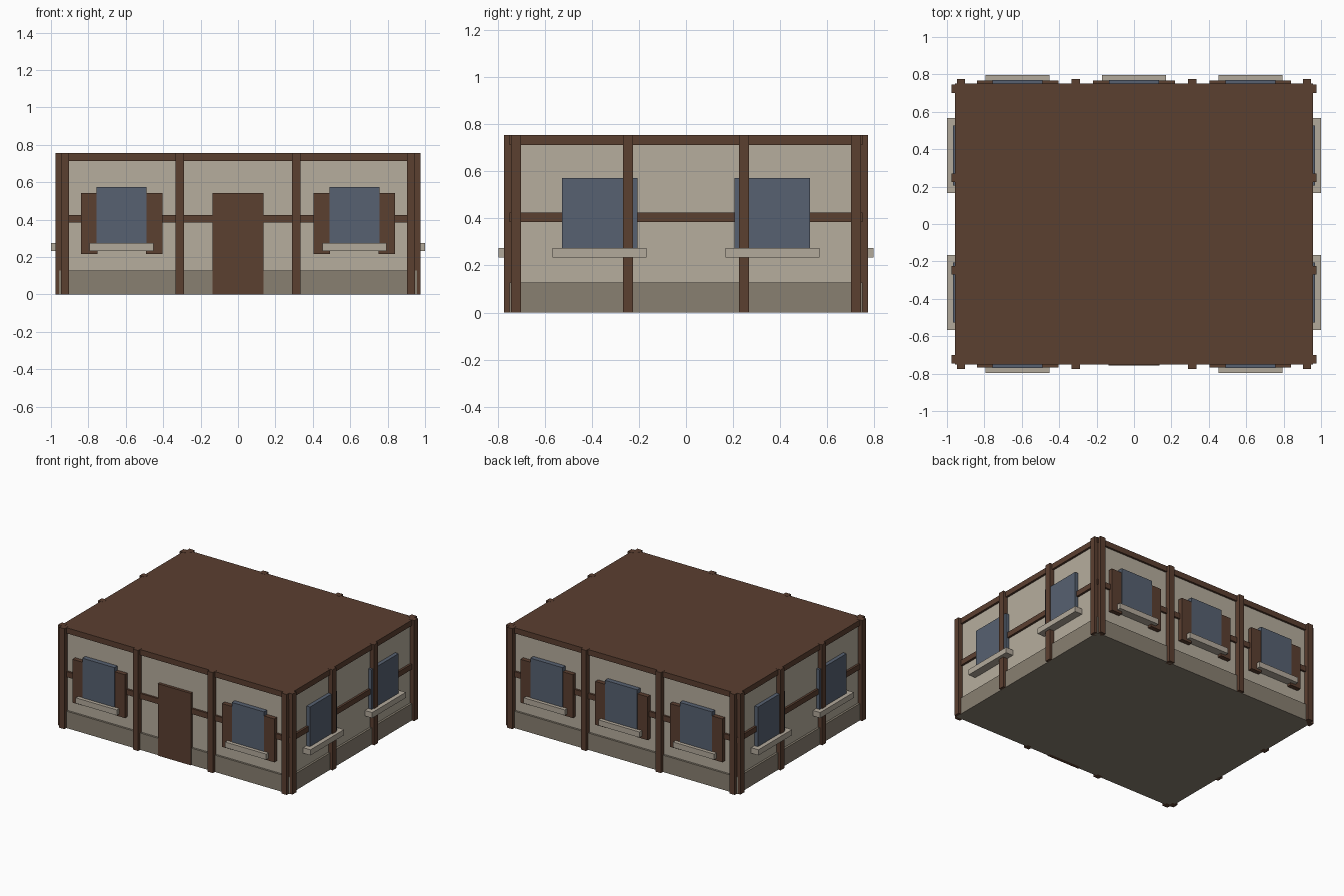
import bpy

cube = bpy.data.objects.get("Cube")
if cube:
    bpy.data.objects.remove(cube)


def material(name, r, g, b):
    m = bpy.data.materials.new(name)
    m.use_nodes = True
    m.diffuse_color = (r, g, b, 1)
    m.node_tree.nodes["Principled BSDF"].inputs["Base Color"].default_value = (r, g, b, 1)
    return m


PLASTER = material("plaster", 0.47, 0.42, 0.34)
STONE = material("foundation stone", 0.25, 0.215, 0.165)
TIMBER = material("dark timber", 0.105, 0.05, 0.03)
GLASS = material("blue glass", 0.095, 0.12, 0.165)
SILL = material("sill stone", 0.45, 0.40, 0.33)


def box(name, mat, x, y, z):
    """Box from (low, high) ranges on each axis."""
    corners = [(a, b, c) for a in x for b in y for c in z]
    faces = [(0, 1, 3, 2), (4, 6, 7, 5), (0, 4, 5, 1), (2, 3, 7, 6), (0, 2, 6, 4), (1, 5, 7, 3)]
    mesh = bpy.data.meshes.new(name)
    mesh.from_pydata(corners, [], faces)
    mesh.materials.append(mat)
    obj = bpy.data.objects.new(name, mesh)
    bpy.context.collection.objects.link(obj)
    return obj


def span(centre, width):
    return (centre - width / 2, centre + width / 2)


def on_wall(name, mat, axis, side, along, inner, outer, z):
    """Box fixed to the wall facing side * axis, from depth inner to outer."""
    depth = tuple(sorted((side * inner, side * outer)))
    if axis == "y":
        return box(name, mat, along, depth, z)
    return box(name, mat, depth, along, z)


HX, HY, TOP = 0.94, 0.735, 0.755
SILL_Z = (0.233, 0.275)

# Body, foundation and the timber bands round the walls
box("walls", PLASTER, (-HX, HX), (-HY, HY), (0.01, TOP - 0.005))
for name, mat, z in (("foundation", STONE, (0, 0.127)),
                     ("middle_beam", TIMBER, (0.384, 0.425)),
                     ("roof_slab", TIMBER, (0.713, TOP))):
    box(name, mat, (-0.956, 0.956), (-0.75, 0.75), z)

# Upright posts on all four walls
for side in (-1, 1):
    for x in (-0.925, -0.311, 0.311, 0.925):
        on_wall("long_wall_post", TIMBER, "y", side, span(x, 0.044), 0.73, 0.774, (0, TOP + 0.001))
    for y in (-0.723, -0.247, 0.247, 0.723):
        on_wall("short_wall_post", TIMBER, "x", side, span(y, 0.044), 0.932, 0.976, (0, TOP + 0.001))

# Shuttered windows: two at the front, three at the back
for side, centres in ((-1, (-0.622, 0.622)), (1, (-0.622, 0, 0.622))):
    for x in centres:
        on_wall("window", GLASS, "y", side, span(x, 0.268), 0.73, 0.771, (0.255, 0.573))
        on_wall("window_sill", SILL, "y", side, span(x, 0.342), 0.73, 0.797, SILL_Z)
        for s in (-1, 1):
            on_wall("shutter", TIMBER, "y", side, span(x + s * 0.174, 0.088), 0.73, 0.768, (0.215, 0.541))

# Plain windows on the short walls
for side in (-1, 1):
    for y in (-0.367, 0.367):
        on_wall("side_window", GLASS, "x", side, span(y, 0.32), 0.93, 0.968, (0.255, 0.573))
        on_wall("side_sill", SILL, "x", side, span(y, 0.4), 0.93, 1.0, SILL_Z)

# Front door
on_wall("door", TIMBER, "y", -1, span(0, 0.275), 0.73, 0.757, (0, 0.541))
